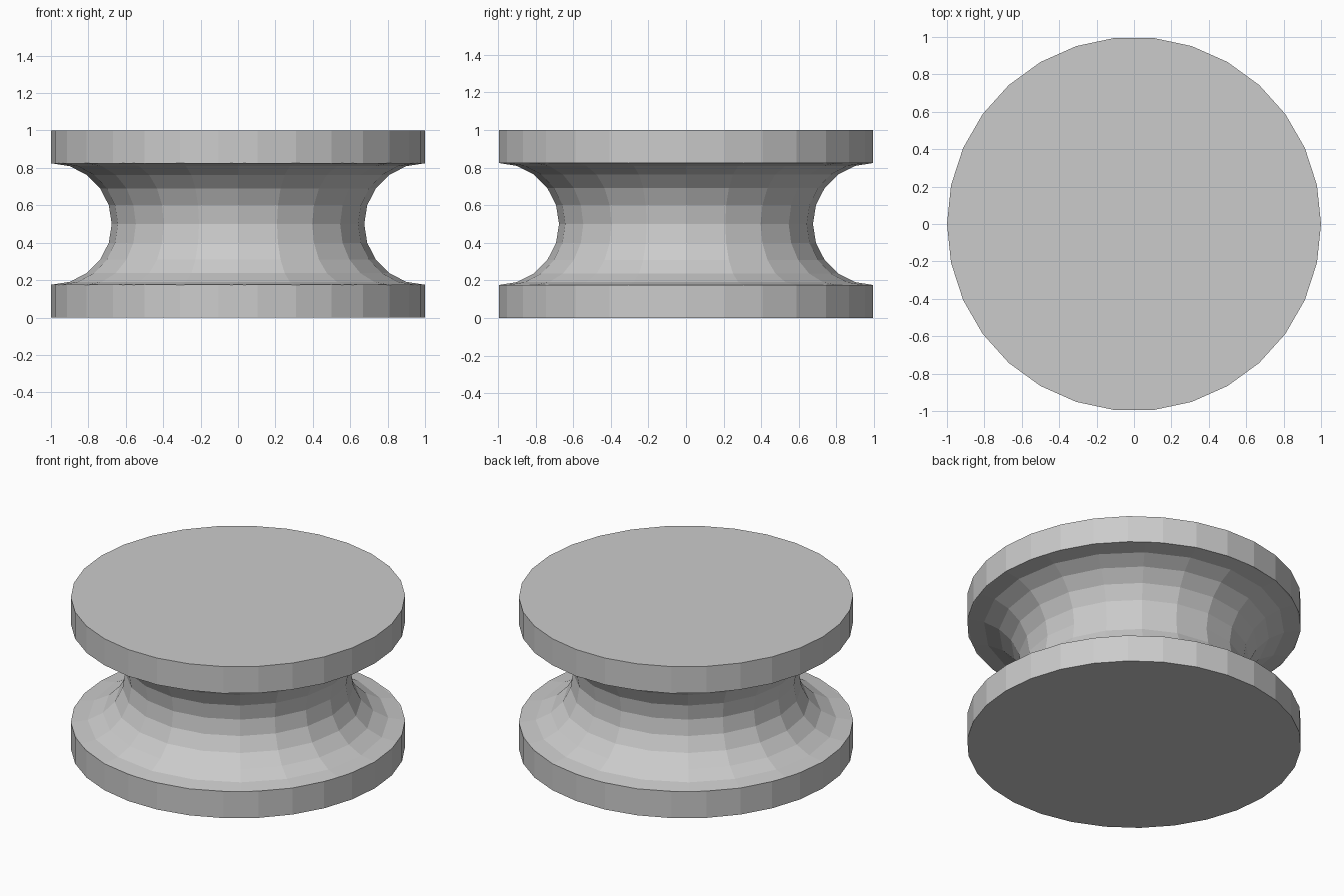
import bpy
from math import pi

if "Cube" in bpy.data.objects:
    bpy.data.objects.remove(bpy.data.objects["Cube"])

# Solid 30-sided disc, one corner on +x
bpy.ops.mesh.primitive_cylinder_add(vertices=30, radius=1, depth=1,
                                    location=(0, 0, 0.5), rotation=(0, 0, pi / 2))
wheel = bpy.context.object
wheel.name = "grooved_wheel"

# Low-poly ring that carves the round groove in the rim
bpy.ops.mesh.primitive_torus_add(major_radius=1, minor_radius=0.325,
                                 major_segments=20, minor_segments=20,
                                 location=(0, 0, 0.5))
cutter = bpy.context.object
cutter.name = "groove_cutter"

# Cut the groove and apply it
cut = wheel.modifiers.new("groove", 'BOOLEAN')
cut.operation = 'DIFFERENCE'
cut.solver = 'EXACT'
cut.object = cutter
bpy.ops.object.select_all(action='DESELECT')
bpy.context.view_layer.objects.active = wheel
wheel.select_set(True)
bpy.ops.object.modifier_apply(modifier=cut.name)
bpy.data.objects.remove(cutter)
